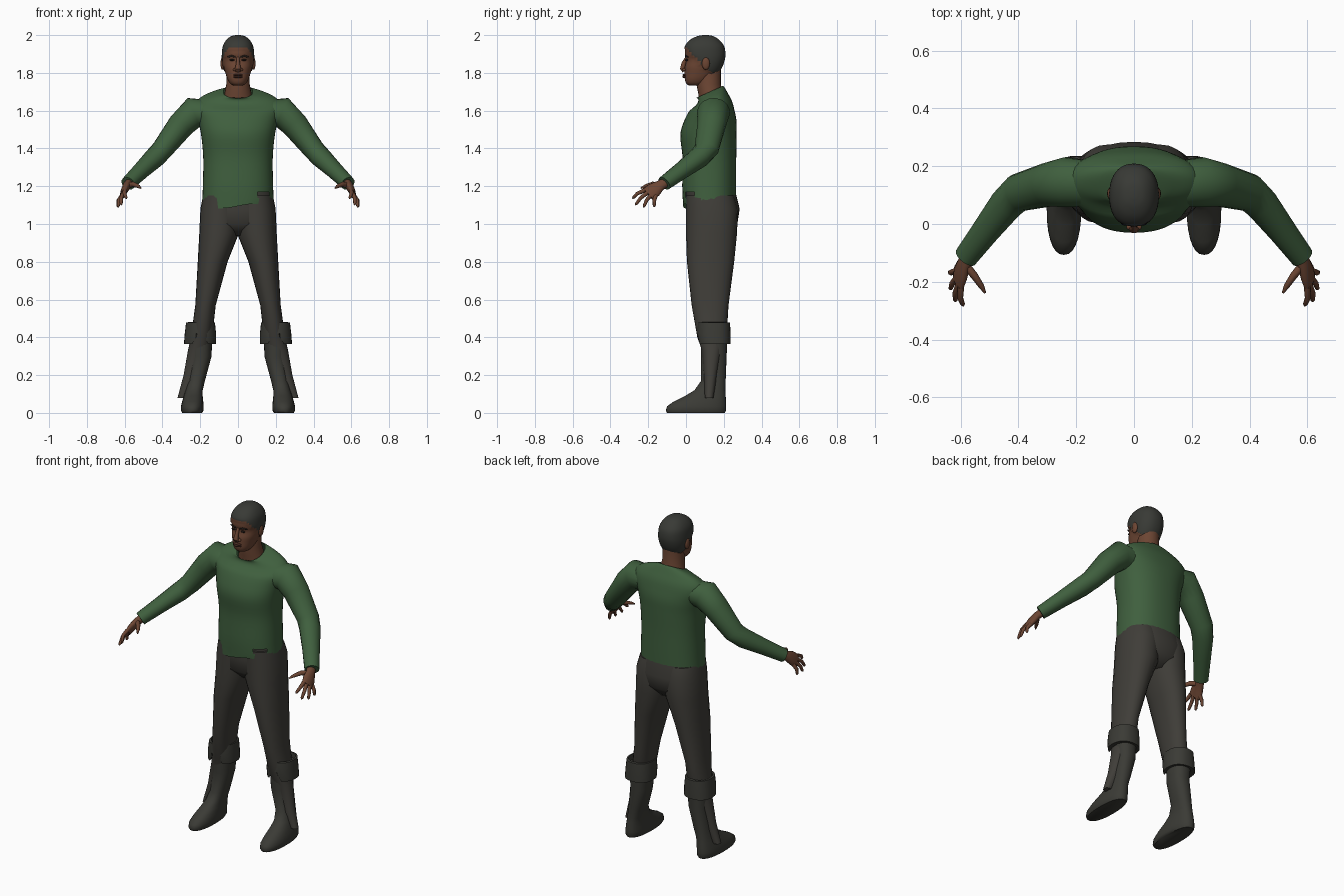
import bpy, bmesh, math
from mathutils import Vector

cube = bpy.data.objects.get("Cube")
if cube:
    bpy.data.objects.remove(cube, do_unlink=True)


def material(name, rgb):
    m = bpy.data.materials.new(name)
    m.use_nodes = True
    m.diffuse_color = (*rgb, 1)
    m.node_tree.nodes["Principled BSDF"].inputs["Base Color"].default_value = (*rgb, 1)
    return m


SKIN = material("brown_skin", (0.15, 0.06, 0.033))
LIPS = material("dark_skin", (0.075, 0.028, 0.018))
HAIR = material("dark_hair", (0.04, 0.042, 0.036))
EYES = material("eye_dark", (0.015, 0.01, 0.008))
SHIRT = material("green_shirt", (0.05, 0.115, 0.048))
TROUSERS = material("charcoal_trousers", (0.05, 0.047, 0.04))
BOOTS = material("dark_boots", (0.043, 0.043, 0.036))


def finish(name, bm, mats, angle=50):
    bmesh.ops.recalc_face_normals(bm, faces=bm.faces)
    mesh = bpy.data.meshes.new(name)
    bm.to_mesh(mesh)
    bm.free()
    obj = bpy.data.objects.new(name, mesh)
    bpy.context.collection.objects.link(obj)
    for m in mats:
        mesh.materials.append(m)
    bpy.ops.object.select_all(action='DESELECT')
    obj.select_set(True)
    bpy.context.view_layer.objects.active = obj
    bpy.ops.object.shade_smooth_by_angle(angle=math.radians(angle))
    return obj


def skin_rings(bm, rings, cap_start=True, cap_end=True):
    rows = [[bm.verts.new(p) for p in ring] for ring in rings]
    n = len(rows[0])
    for a, b in zip(rows, rows[1:]):
        for i in range(n):
            j = (i + 1) % n
            bm.faces.new((a[i], a[j], b[j], b[i]))
    if cap_start:
        bm.faces.new(rows[0])
    if cap_end:
        bm.faces.new(rows[-1])


def resample(keys, steps):
    """Catmull-Rom interpolation through rows of numbers."""
    out = []
    for i in range(len(keys) - 1):
        p = [keys[min(max(i + d, 0), len(keys) - 1)] for d in (-1, 0, 1, 2)]
        for k in range(steps):
            t = k / steps
            out.append([b + t * (c - a) / 2 + t * t * (a - 2.5 * b + 2 * c - d / 2)
                        + t ** 3 * (1.5 * (b - c) + (d - a) / 2)
                        for a, b, c, d in zip(*p)])
    return out + [list(keys[-1])]


def loft(keys, s=1, n=24, power=2.3, steps=1, tilt=None, caps=(True, True)):
    """Stack rounded sections; each key is z, x inner, x outer, y front, y back."""
    bm = bmesh.new()
    rings = []
    for z, x0, x1, y0, y1 in resample(keys, steps):
        ring = []
        for i in range(n):
            a = 2 * math.pi * i / n
            c, d = math.cos(a), math.sin(a)
            c = math.copysign(abs(c) ** (2 / power), c)
            d = math.copysign(abs(d) ** (2 / power), d)
            y = (y0 + y1) / 2 + d * (y1 - y0) / 2
            dz = tilt(z) * (y - (y0 + y1) / 2) if tilt else 0
            ring.append((s * ((x0 + x1) / 2 + c * (x1 - x0) / 2), y, z + dz))
        rings.append(ring)
    skin_rings(bm, rings, *caps)
    return bm


def tube(bm, path, side, s=1, n=12):
    """Sweep an oval; each path row is x, y, z, radius along side, radius across."""
    pts = [Vector(p[:3]) for p in path]
    rings = []
    for i, p in enumerate(pts):
        t = (pts[min(i + 1, len(pts) - 1)] - pts[max(i - 1, 0)]).normalized()
        u = Vector(side)
        u = (u - t * u.dot(t)).normalized()
        v = t.cross(u)
        ring = []
        for k in range(n):
            a = 2 * math.pi * k / n
            q = p + u * math.cos(a) * path[i][3] + v * math.sin(a) * path[i][4]
            ring.append((q.x * s, q.y, q.z))
        rings.append(ring)
    skin_rings(bm, rings)


def ball(bm, centre, size):
    made = bmesh.ops.create_uvsphere(bm, u_segments=14, v_segments=8, radius=1)
    for v in made["verts"]:
        v.co = Vector([c + r * k for c, r, k in zip(centre, size, v.co)])


# Head: one lofted form, hair faces chosen by the hairline and raised slightly
bm = loft([(1.732, -.02, .02, .02, .08), (1.742, -.04, .04, .003, .10),
           (1.765, -.055, .055, -.006, .13), (1.80, -.067, .067, -.007, .165),
           (1.83, -.075, .075, -.006, .185), (1.865, -.079, .079, .002, .198),
           (1.90, -.080, .080, -.006, .203), (1.94, -.075, .075, .0, .196),
           (1.97, -.058, .058, .025, .172), (1.988, -.035, .035, .06, .145),
           (1.994, -.01, .01, .09, .115)], n=40, steps=4)
hair_verts = set()
for f in bm.faces:
    c = f.calc_center_median()
    if c.z + max(c.y, 0) > 1.935 and c.z > 1.785:
        f.material_index = 1
        hair_verts.update(f.verts)
for v in hair_verts:
    v.co += (v.co - Vector((0, .1, 1.88))).normalized() * .006
finish("head", bm, [SKIN, HAIR])

# Face features
bm = bmesh.new()
tube(bm, [(0, .004, 1.885, .008, .006), (0, -.012, 1.85, .010, .012),
          (0, -.019, 1.822, .017, .013), (0, -.010, 1.808, .014, .009)], (1, 0, 0))
for s in (1, -1):
    ball(bm, (s * .017, -.010, 1.817), (.010, .010, .008))
    ball(bm, (s * .082, .105, 1.85), (.011, .021, .034))
finish("nose_and_ears", bm, [SKIN])
bm = bmesh.new()
for z, r in ((1.789, .006), (1.779, .007)):
    ball(bm, (0, -.006, z), (.026, .013, r))
finish("lips", bm, [LIPS])
bm = bmesh.new()
for s in (1, -1):
    ball(bm, (s * .032, .003, 1.868), (.014, .008, .005))
    tube(bm, [(.014, -.004, 1.884, .003, .004), (.034, -.002, 1.89, .003, .005),
              (.056, .012, 1.884, .002, .004)], (0, 1, 0), s, 8)
finish("eyes_and_brows", bm, [EYES])

# Neck
finish("neck", loft([(1.62, -.085, .085, .07, .21), (1.69, -.072, .072, .065, .195),
                     (1.74, -.062, .062, .055, .185), (1.82, -.06, .06, .06, .185)],
                    n=20, power=2), [SKIN])

# Shirt body with slanted neckline, uneven hem and a torn slit at the left hip
bm = loft([(1.095, -.19, .19, -.015, .265), (1.2, -.186, .186, -.02, .266),
           (1.35, -.184, .184, -.018, .266), (1.47, -.195, .195, -.03, .268),
           (1.55, -.212, .212, -.008, .267), (1.62, -.235, .235, .03, .25),
           (1.665, -.20, .20, .06, .222), (1.69, -.135, .135, .065, .205),
           (1.70, -.078, .078, .055, .197)], n=48, steps=4, caps=(False, False),
          tilt=lambda z: max(0, min(.45, (z - 1.6) * 5)))
for v in bm.verts:
    if v.co.z < 1.11:
        v.co.z += .012 * math.sin(v.co.x * 17)
slit = [f for f in bm.faces if f.calc_center_median().y < .1
        and f.calc_center_median().z < 1.165
        and abs(f.calc_center_median().x - .17 + (f.calc_center_median().z - 1.1) * .7) < .03]
bmesh.ops.delete(bm, geom=slit, context='FACES')
finish("shirt_body", bm, [SHIRT])

# Trouser seat
finish("trouser_seat", loft([(1.22, -.17, .17, -.004, .25), (1.08, -.197, .197, .0, .284),
                             (1.0, -.185, .185, .003, .272), (.94, -.09, .09, .06, .22)],
                            n=32), [TROUSERS])

for s, label in ((1, "left"), (-1, "right")):
    # Sleeve
    bm = bmesh.new()
    tube(bm, [(.15, .14, 1.585, .08, .07), (.235, .145, 1.59, .088, .083),
              (.30, .135, 1.525, .076, .072), (.40, .108, 1.395, .066, .057),
              (.44, .07, 1.352, .06, .055), (.51, -.02, 1.285, .05, .045),
              (.582, -.115, 1.215, .042, .038)], (0, 1, .3), s, 16)
    finish(label + "_sleeve", bm, [SHIRT], 60)

    # Hand: palm, four fingers and thumb
    bm = bmesh.new()
    across = Vector((.22, .85, -.42)).normalized()
    tube(bm, [(.57, -.10, 1.225, .026, .024), (.587, -.135, 1.205, .029, .022),
              (.60, -.17, 1.18, .043, .019), (.608, -.20, 1.157, .042, .014)], across, s)
    tips = ((.59, -.283, 1.135), (.618, -.268, 1.10), (.635, -.225, 1.088), (.637, -.168, 1.09))
    for k, tip in enumerate(tips):
        base = Vector((.606, -.19, 1.164)) + across * (k - 1.5) * .022
        tip = Vector(tip)
        mid = base.lerp(tip, .55) + Vector((.007, -.003, .007))
        tube(bm, [(*base, .012, .012), (*mid, .010, .010),
                  (*mid.lerp(tip, .8), .008, .008), (*tip, .003, .003)], across, s, 8)
    tube(bm, [(.585, -.14, 1.205, .017, .015), (.553, -.178, 1.21, .014, .013),
              (.528, -.215, 1.20, .010, .010), (.515, -.238, 1.19, .004, .004)],
         (0, 0, 1), s, 8)
    finish(label + "_hand", bm, [SKIN], 70)

    # Trouser leg, with its loose tail hanging outside the boot
    finish(label + "_trouser_leg", loft(
        [(1.15, -.02, .185, .0, .255), (1.08, -.02, .199, .0, .275),
         (.95, -.005, .205, .0, .27), (.8, .055, .213, .005, .255),
         (.57, .118, .226, .03, .225), (.40, .137, .25, .06, .215),
         (.33, .155, .265, .085, .19), (.2, .19, .288, .095, .165),
         (.08, .27, .32, .10, .145)], s, power=2.2), [TROUSERS], 60)

    # Boot
    finish(label + "_boot", loft(
        [(.45, .135, .262, .075, .222), (.3, .14, .252, .08, .215),
         (.17, .175, .268, .08, .21), (.12, .187, .278, .045, .208),
         (.09, .187, .287, -.005, .21), (.06, .184, .296, -.065, .212),
         (.035, .182, .302, -.10, .213), (.012, .183, .302, -.107, .212),
         (0, .19, .296, -.10, .206)], s, n=28), [BOOTS], 60)

    # Turned-down boot cuff, split at the front
    bm = loft([(.43, .14, .265, .08, .22), (.48, .14, .265, .08, .22),
               (.478, .122, .275, .062, .233), (.42, .116, .282, .058, .236),
               (.365, .116, .286, .066, .236), (.37, .14, .26, .09, .21)], s, n=28)
    for v in bm.verts:
        if v.co.y < .11 and v.co.z < .40:
            v.co.z += max(0, .075 - 1.8 * abs(abs(v.co.x) - .2))
    finish(label + "_boot_cuff", bm, [BOOTS])
